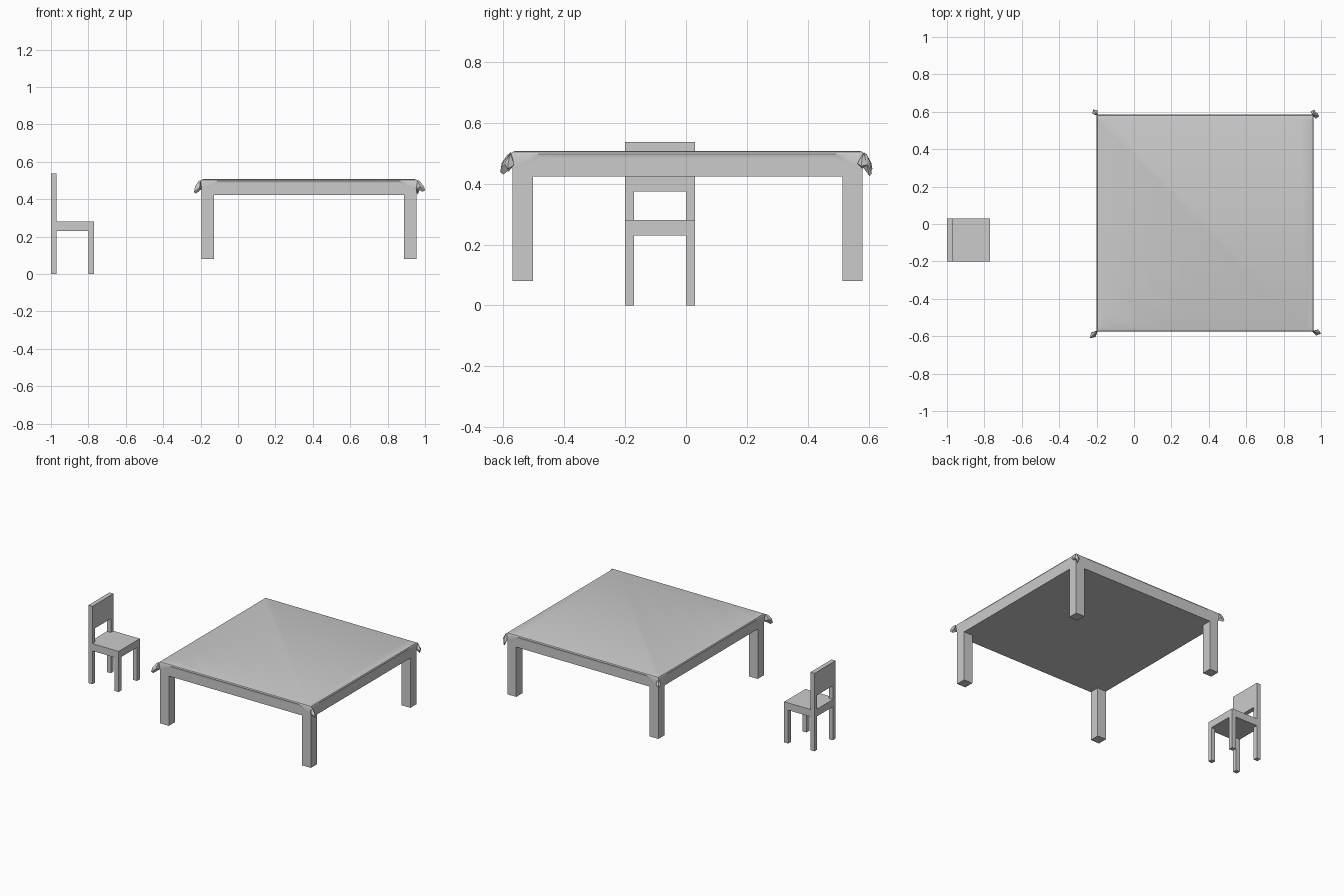
import bpy
import bmesh
from mathutils import Vector

cube = bpy.data.objects.get("Cube")
if cube:
    bpy.data.objects.remove(cube, do_unlink=True)

# One plain grey for everything
GREY = (0.6, 0.6, 0.6, 1.0)
grey = bpy.data.materials.new("light grey")
grey.use_nodes = True
grey.diffuse_color = GREY
grey.node_tree.nodes["Principled BSDF"].inputs["Base Color"].default_value = GREY


def finish(name, bm, smooth=False):
    bmesh.ops.recalc_face_normals(bm, faces=bm.faces)
    mesh = bpy.data.meshes.new(name)
    bm.to_mesh(mesh)
    bm.free()
    mesh.materials.append(grey)
    ob = bpy.data.objects.new(name, mesh)
    bpy.context.collection.objects.link(ob)
    if smooth:
        bpy.ops.object.select_all(action="DESELECT")
        ob.select_set(True)
        bpy.context.view_layer.objects.active = ob
        bpy.ops.object.shade_smooth_by_angle(angle=0.6)
    return ob


def box(name, x, y, z):
    """Box from (min, max) pairs."""
    bm = bmesh.new()
    bmesh.ops.create_cube(bm, size=1)
    for v in bm.verts:
        v.co = [a + (b - a) * (c + 0.5) for (a, b), c in zip((x, y, z), v.co)]
    return finish(name, bm)


def legs(prefix, x, y, w, z):
    """Four square legs set flush in the corners of a rectangle."""
    for sx, xr in (("right", (x[0], x[0] + w)), ("left", (x[1] - w, x[1]))):
        for sy, yr in (("front", (y[0], y[0] + w)), ("back", (y[1] - w, y[1]))):
            box(f"{prefix}_leg_{sy}_{sx}", xr, yr, z)


# Table
TX, TY = (-0.195, 0.955), (-0.57, 0.58)
box("table_top", TX, TY, (0.423, 0.5))
legs("table", TX, TY, 0.067, (0.08, 0.423))

# Chair, facing the table
CX, CY = (-1.0, -0.77), (-0.2, 0.03)
box("chair_seat", CX, CY, (0.23, 0.28))
legs("chair", CX, CY, 0.03, (0, 0.23))
box("chair_post_front", (-1.0, -0.97), (-0.2, -0.17), (0.28, 0.375))
box("chair_post_back", (-1.0, -0.97), (0.0, 0.03), (0.28, 0.375))
box("chair_backrest", (-1.0, -0.97), CY, (0.375, 0.537))

# Tablecloth: flat top, rolled edge, short hem that dips near the corners
STEPS = (0, 0.02, 0.05, 0.08, 0.3, 0.5, 0.7, 0.92, 0.95, 0.98)


def hem_height(t):
    near = min(t, 1 - t)
    return 0.452 + 0.034 * min(1, max(0, (near - 0.02) / 0.06))


def ring(bm, grow, height):
    x0, x1, y0, y1 = TX[0] - grow, TX[1] + grow, TY[0] - grow, TY[1] + grow
    corners = [Vector(c) for c in ((x0, y0), (x1, y0), (x1, y1), (x0, y1))]
    verts = []
    for i, a in enumerate(corners):
        for t in STEPS:
            p = a.lerp(corners[(i + 1) % 4], t)
            verts.append(bm.verts.new((p.x, p.y, height(t))))
    return verts


bm = bmesh.new()
rings = [ring(bm, -0.01, lambda t: 0.507),
         ring(bm, 0.001, lambda t: 0.504),
         ring(bm, 0.005, lambda t: 0.497),
         ring(bm, 0.003, hem_height)]
bm.faces.new(rings[0])
for upper, lower in zip(rings, rings[1:]):
    for i in range(len(upper)):
        j = (i + 1) % len(upper)
        bm.faces.new((upper[i], upper[j], lower[j], lower[i]))
finish("tablecloth", bm, smooth=True)


# Gathered cloth ears that stick out at the corners
def ear(name, corner, tip, low):
    c = Vector((*corner, 0))
    d = Vector((*tip, 0))
    side = Vector((-d.y, d.x, 0)).normalized() * 0.017
    points = [c + Vector((0, 0, 0.503)),
              c + d * 0.35 + Vector((0, 0, 0.494)),
              c + d * 0.5 + side + Vector((0, 0, 0.462)),
              c + d * 0.5 - side + Vector((0, 0, 0.466)),
              c + d * 0.85 + Vector((0, 0, 0.468)),
              c + d + Vector((0, 0, low + 0.008)),
              c + d * 0.7 + Vector((0, 0, low)),
              c - d * 0.2 + Vector((0, 0, 0.455))]
    bm = bmesh.new()
    for p in points:
        bm.verts.new(p)
    bmesh.ops.convex_hull(bm, input=bm.verts)
    finish(name, bm)


ear("cloth_ear_front_right", (-0.2, -0.575), (-0.035, -0.035), 0.43)
ear("cloth_ear_front_left", (0.96, -0.575), (0.04, -0.01), 0.44)
ear("cloth_ear_back_right", (-0.2, 0.585), (-0.018, 0.027), 0.44)
ear("cloth_ear_back_left_side", (0.96, 0.583), (0.03, -0.008), 0.45)
ear("cloth_ear_back_left_rear", (0.957, 0.585), (0.006, 0.025), 0.425)
